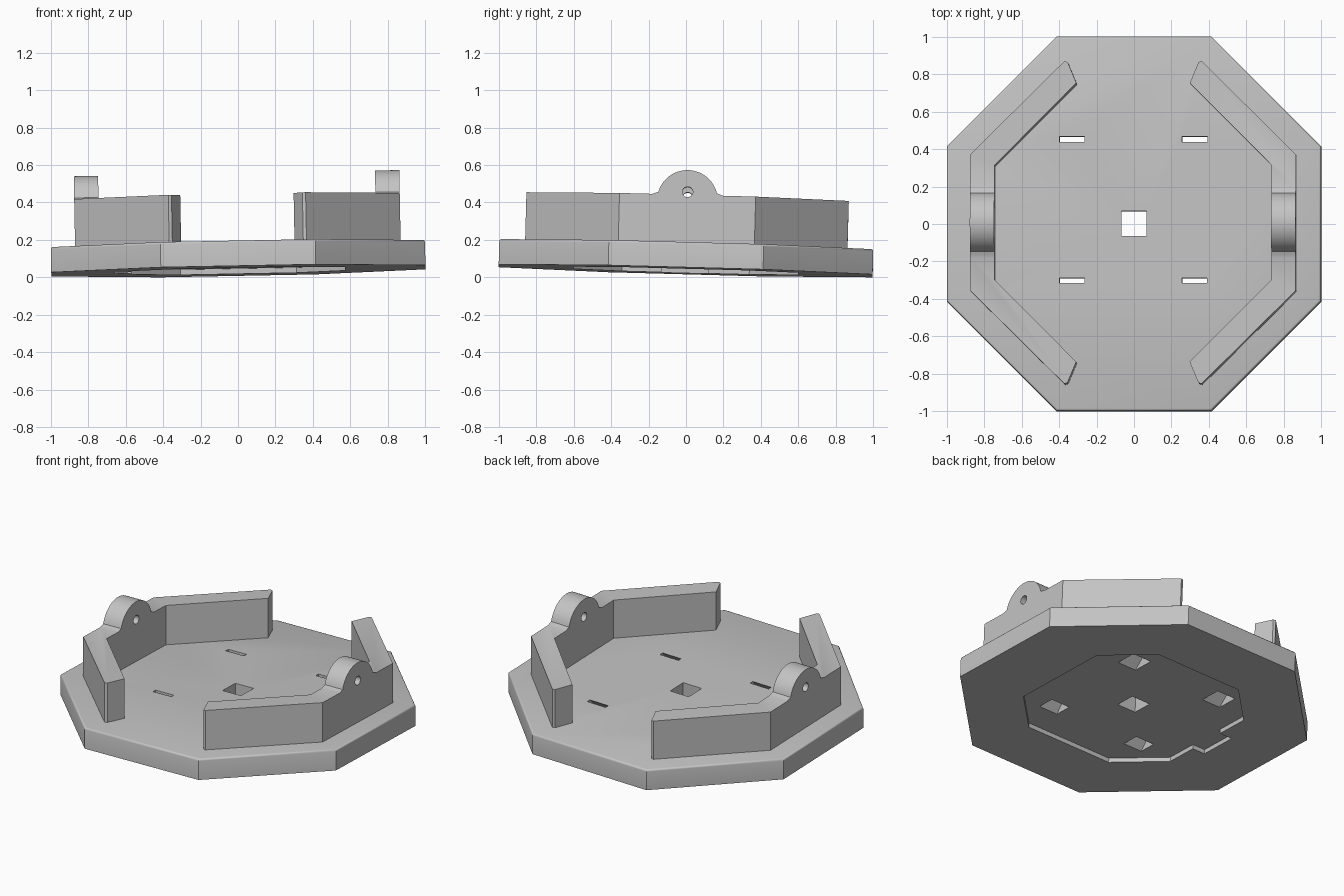
import bpy, bmesh, math
from mathutils import Euler, Vector

cube = bpy.data.objects.get("Cube")
if cube:
    bpy.data.objects.remove(cube, do_unlink=True)

grey = bpy.data.materials.new("light_grey")
grey.use_nodes = True
grey.diffuse_color = (0.55, 0.55, 0.55, 1)
grey.node_tree.nodes["Principled BSDF"].inputs["Base Color"].default_value = (0.55, 0.55, 0.55, 1)

# The whole model leans slightly
TILT = Euler((-0.027, -0.019, 0)).to_matrix().to_4x4()
PLATE = 0.135
WALL = 0.39


def make_object(name, bm):
    bmesh.ops.recalc_face_normals(bm, faces=bm.faces[:])
    mesh = bpy.data.meshes.new(name)
    bm.to_mesh(mesh)
    bm.free()
    mesh.materials.append(grey)
    obj = bpy.data.objects.new(name, mesh)
    bpy.context.scene.collection.objects.link(obj)
    return obj


def loft(name, lower, upper):
    """Solid between two outlines with equally many points."""
    bm = bmesh.new()
    a = [bm.verts.new(p) for p in lower]
    b = [bm.verts.new(p) for p in upper]
    n = len(a)
    bm.faces.new(a)
    bm.faces.new(b)
    for i in range(n):
        j = (i + 1) % n
        bm.faces.new((a[i], a[j], b[j], b[i]))
    return make_object(name, bm)


def prism_z(name, outline, z0, z1):
    return loft(name, [(x, y, z0) for x, y in outline], [(x, y, z1) for x, y in outline])


def prism_x(name, outline, x0, x1):
    return loft(name, [(x0, y, z) for y, z in outline], [(x1, y, z) for y, z in outline])


def rect(x, y0, y1, half, z):
    return [(x - half, y0, z), (x + half, y0, z), (x + half, y1, z), (x - half, y1, z)]


def octagon(hx, hy, cx, cy):
    return [(hx, -cy), (hx, cy), (cx, hy), (-cx, hy),
            (-hx, cy), (-hx, -cy), (-cx, -hy), (cx, -hy)]


def combine(obj, tool, operation):
    tool.hide_render = True
    mod = obj.modifiers.new(operation.lower(), 'BOOLEAN')
    mod.operation = operation
    mod.solver = 'EXACT'
    mod.object = tool
    graph = bpy.context.evaluated_depsgraph_get()
    mesh = bpy.data.meshes.new_from_object(obj.evaluated_get(graph))
    obj.modifiers.clear()
    obj.data = mesh
    bpy.data.objects.remove(tool, do_unlink=True)


# Octagonal base plate with a softened top rim
R, C, RIM = 1.0, 0.414, 0.012
base = prism_z("base_plate", octagon(R, R, C, C), 0, PLATE)
bm = bmesh.new()
bm.from_mesh(base.data)
rim = [e for e in bm.edges if all(v.co.z > PLATE - 0.001 for v in e.verts)]
bmesh.ops.bevel(bm, geom=rim, offset=RIM, segments=3, profile=0.5, affect='EDGES')
bm.to_mesh(base.data)
bm.free()

# Shallow recess underneath, with a notch on one side
recess = octagon(0.57, 0.6, 0.31, 0.34)
recess[5:5] = [(-0.57, 0.12), (-0.66, 0.12), (-0.66, -0.13), (-0.57, -0.13)]
combine(base, prism_z("recess_cutter", recess, -0.1, 0.028), 'DIFFERENCE')

# Square centre hole
combine(base, loft("hole_cutter", rect(0, -0.067, 0.067, 0.067, -0.1),
                   rect(0, -0.067, 0.067, 0.067, 0.3)), 'DIFFERENCE')

# Four slots that widen into pockets below
for x in (-0.33, 0.325):
    for y, depth in ((0.465, 0.15), (-0.29, 0.12)):
        combine(base, loft("slot_cutter", rect(x, y - depth, y, 0.067, 0.02),
                           rect(x, y - 0.026, y, 0.067, PLATE + 0.001)), 'DIFFERENCE')

# Bent side walls, each with a drilled round lug
half = [(0.87, 0.364), (0.367, 0.862), (0.35, 0.857), (0.303, 0.745), (0.74, 0.307)]
lug = [(-0.19, 0.3), (-0.19, WALL), (-0.172, 0.396)]
for i in range(33):
    t = math.radians(165 - i * 150 / 32)
    lug.append((0.162 * math.cos(t), 0.36 + 0.162 * math.sin(t)))
lug += [(0.172, 0.396), (0.19, WALL), (0.19, 0.3)]
bore = [(0.028 * math.cos(math.tau * i / 24), 0.405 + 0.028 * math.sin(math.tau * i / 24))
        for i in range(24)]

parts = [base]
for side, s in (("left", 1), ("right", -1)):
    outline = half + [(x, -y) for x, y in reversed(half)]
    wall = prism_z(side + "_wall", [(s * x, y) for x, y in outline], PLATE - 0.01, WALL)
    combine(wall, prism_x("lug", lug, s * 0.74, s * 0.87), 'UNION')
    combine(wall, prism_x("bore_cutter", bore, s * 0.6, s * 1.0), 'DIFFERENCE')
    parts.append(wall)

# Lean, lift onto the ground and shade
bpy.ops.object.select_all(action='DESELECT')
for obj in parts:
    obj.data.transform(TILT)
lowest = min(v.co.z for v in base.data.vertices)
for obj in parts:
    for v in obj.data.vertices:
        v.co += Vector((0.002, -0.002, -lowest))
    obj.data.update()
    obj.select_set(True)
bpy.context.view_layer.objects.active = base
bpy.ops.object.shade_smooth_by_angle(angle=math.radians(32))
